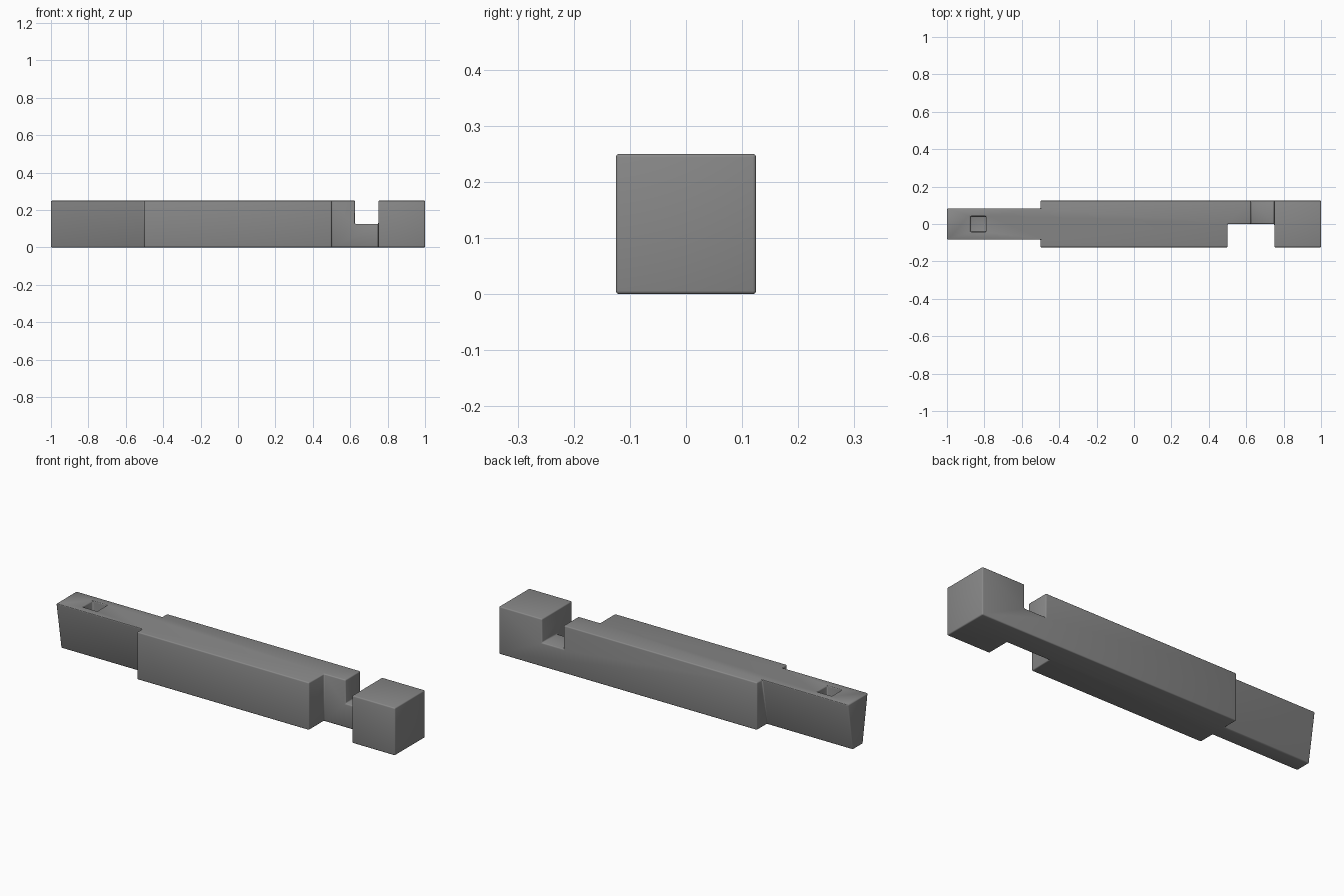
import bpy
import bmesh
import math

cube = bpy.data.objects.get("Cube")
if cube:
    bpy.data.objects.remove(cube, do_unlink=True)

HALF = 0.125          # half the beam's thickness
HEIGHT = 0.25
OVER = 0.1            # how far cutters reach past the beam


def prism(name, profile, x0, x1):
    """Extrude a y-z profile along x."""
    bm = bmesh.new()
    face = bm.faces.new([bm.verts.new((x0, y, z)) for y, z in profile])
    moved = bmesh.ops.extrude_face_region(bm, geom=[face])["geom"]
    verts = [v for v in moved if isinstance(v, bmesh.types.BMVert)]
    bmesh.ops.translate(bm, verts=verts, vec=(x1 - x0, 0, 0))
    bmesh.ops.recalc_face_normals(bm, faces=bm.faces)
    mesh = bpy.data.meshes.new(name)
    bm.to_mesh(mesh)
    bm.free()
    obj = bpy.data.objects.new(name, mesh)
    bpy.context.collection.objects.link(obj)
    return obj


def block(name, x, y, z):
    return prism(name, [(y[0], z[0]), (y[1], z[0]), (y[1], z[1]), (y[0], z[1])], *x)


# Square beam
beam = block("jointed_beam", (-1, 1), (-HALF, HALF), (0, HEIGHT))

# Sloping cheeks of the dovetail tenon, narrow at the bottom
cutters = []
slope = HALF / 3 / HEIGHT
low, high = -OVER, HEIGHT + OVER
for side, label in ((-1, "right"), (1, "left")):
    inner = [HALF / 3 + slope * z for z in (low, high)]
    cheek = [(side * inner[0], low), (side * (HALF + OVER), low),
             (side * (HALF + OVER), high), (side * inner[1], high)]
    cutters.append(prism("cheek_cutter_" + label, cheek, -1 - OVER, -0.5))

# Half-lap notches and the blind peg hole
peg = HALF / 3
cutters += [
    block("front_notch_cutter", (0.5, 0.75), (-HALF - OVER, 0), (low, high)),
    block("top_notch_cutter", (0.625, 0.75), (-HALF - OVER, HALF + OVER), (HALF, high)),
    block("peg_hole_cutter", (-0.833 - peg, -0.833 + peg), (-peg, peg), (HALF, high)),
]
for cutter in cutters:
    cutter.hide_render = True
    cut = beam.modifiers.new(cutter.name, "BOOLEAN")
    cut.operation = "DIFFERENCE"
    cut.solver = "EXACT"
    cut.object = cutter

# Merge coplanar faces, then soften the edges
clean = beam.modifiers.new("clean", "DECIMATE")
clean.decimate_type = "DISSOLVE"
clean.angle_limit = math.radians(1)
soft = beam.modifiers.new("soft_edges", "BEVEL")
soft.width = 0.006
soft.segments = 3
soft.limit_method = "ANGLE"
soft.angle_limit = math.radians(30)

# Bake the joinery and discard the cutters
depsgraph = bpy.context.evaluated_depsgraph_get()
baked = bpy.data.meshes.new_from_object(beam.evaluated_get(depsgraph))
beam.modifiers.clear()
beam.data = baked
for cutter in cutters:
    bpy.data.objects.remove(cutter, do_unlink=True)

# Plain grey
grey = bpy.data.materials.new("plain_grey")
grey.use_nodes = True
colour = (0.25, 0.25, 0.25, 1)
grey.diffuse_color = colour
for node in grey.node_tree.nodes:
    if node.type == "BSDF_PRINCIPLED":
        node.inputs["Base Color"].default_value = colour
beam.data.materials.clear()
beam.data.materials.append(grey)

bpy.ops.object.select_all(action="DESELECT")
beam.select_set(True)
bpy.context.view_layer.objects.active = beam
bpy.ops.object.shade_smooth_by_angle(angle=math.radians(40))
